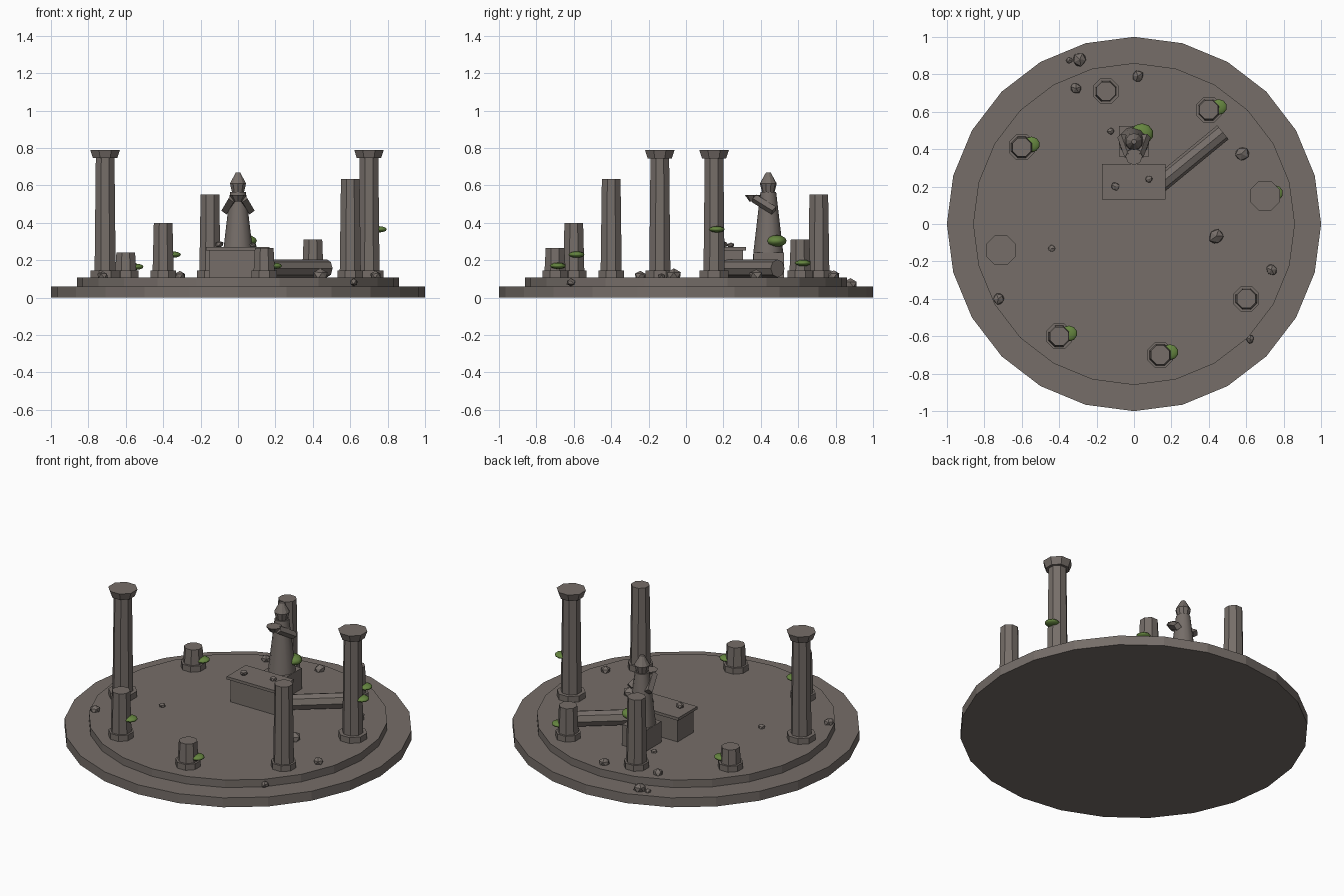
import bpy, math, random
from mathutils import Vector

random.seed(4)
cube = bpy.data.objects.get("Cube")
if cube:
    bpy.data.objects.remove(cube, do_unlink=True)


def material(name, rgb):
    m = bpy.data.materials.new(name)
    m.use_nodes = True
    m.diffuse_color = (*rgb, 1)
    bsdf = next(n for n in m.node_tree.nodes if n.type == 'BSDF_PRINCIPLED')
    bsdf.inputs["Base Color"].default_value = (*rgb, 1)
    bsdf.inputs["Roughness"].default_value = 0.9
    return m


STONE = material("weathered stone", (0.18, 0.155, 0.14))
MOSS = material("green moss", (0.13, 0.235, 0.05))


def finish(name, mat=STONE, smooth=False):
    ob = bpy.context.object
    ob.name = name
    ob.data.materials.append(mat)
    if smooth:
        bpy.ops.object.shade_smooth_by_angle(angle=math.radians(40))
    return ob


def frustum(name, x, y, z0, z1, r0, r1, sides=8, turn=0.0, smooth=False):
    bpy.ops.mesh.primitive_cone_add(vertices=sides, radius1=r0, radius2=r1, depth=z1 - z0,
                                    location=(x, y, (z0 + z1) / 2), rotation=(0, 0, turn))
    return finish(name, smooth=smooth)


def rod(name, a, b, r, sides):
    a, b = Vector(a), Vector(b)
    d = b - a
    bpy.ops.mesh.primitive_cylinder_add(vertices=sides, radius=r, depth=d.length, location=(a + b) / 2,
                                        rotation=d.to_track_quat('Z', 'Y').to_euler())
    return finish(name)


def box(name, x0, x1, y0, y1, z0, z1):
    bpy.ops.mesh.primitive_cube_add(size=1, location=((x0 + x1) / 2, (y0 + y1) / 2, (z0 + z1) / 2))
    bpy.context.object.scale = (x1 - x0, y1 - y0, z1 - z0)
    return finish(name)


def moss(name, x, y, z, rx, ry, rz):
    bpy.ops.mesh.primitive_uv_sphere_add(segments=10, ring_count=6, radius=1, location=(x, y, z))
    bpy.context.object.scale = (rx, ry, rz)
    return finish(name, MOSS, True)


def rock(name, x, y, z, r):
    bpy.ops.mesh.primitive_ico_sphere_add(subdivisions=1, radius=r, location=(x, y, z),
                                          rotation=(0, 0, random.uniform(0, 6)))
    ob = finish(name)
    for v in ob.data.vertices:
        v.co *= random.uniform(0.85, 1.1)
    ob.scale.z = 0.8


# Round stepped floor
FLOOR = 0.108
frustum("lower_step", 0, 0, 0, 0.06, 1, 1, 24)
frustum("upper_step", 0, 0, 0.06, FLOOR, 0.86, 0.86, 24)

# Ring of columns: x, y, top height, has capital, moss height
columns = [
    (-0.71, -0.14, 0.79, True, None), (0.70, 0.15, 0.79, True, 0.365),
    (-0.60, 0.41, 0.24, False, 0.165), (-0.15, 0.71, 0.55, False, None),
    (0.40, 0.61, 0.31, False, 0.185), (0.60, -0.40, 0.635, False, None),
    (-0.40, -0.60, 0.40, False, 0.23), (0.14, -0.70, 0.265, False, 0.17),
]
TURN = math.pi / 8
for i, (x, y, top, capital, moss_z) in enumerate(columns, 1):
    plinth = 0.084 if capital else 0.074
    frustum(f"column_plinth_{i}", x, y, FLOOR, 0.145, plinth, plinth, turn=TURN)
    shaft_top = 0.745 if capital else top
    frustum(f"column_shaft_{i}", x, y, 0.145, shaft_top, 0.061, 0.054, turn=TURN)
    if capital:
        frustum(f"column_capital_{i}", x, y, shaft_top, top, 0.07, 0.086, turn=TURN)
    if moss_z:
        moss(f"column_moss_{i}", x + 0.052, y + 0.015, moss_z, 0.045, 0.042, 0.017)

# Fallen column
rod("fallen_column", (0.14, 0.215, 0.156), (0.475, 0.49, 0.156), 0.048, 8)

# Altar with two small stones
box("altar_body", -0.155, 0.155, 0.145, 0.305, FLOOR, 0.252)
box("altar_slab", -0.17, 0.168, 0.13, 0.32, 0.252, 0.27)
rock("altar_stone_left", -0.10, 0.20, 0.285, 0.025)
rock("altar_stone_right", 0.08, 0.24, 0.28, 0.02)

# Robed statue on a pedestal
SY = 0.44
box("statue_pedestal", -0.08, 0.08, 0.36, 0.525, FLOOR, 0.24)
frustum("statue_robe", 0, SY, 0.24, 0.565, 0.08, 0.042, 12, smooth=True)
frustum("statue_face", 0, SY, 0.56, 0.61, 0.033, 0.045, 10)
frustum("statue_hood", 0, SY, 0.61, 0.668, 0.045, 0.013, 10)
for side, name in ((1, "left"), (-1, "right")):
    rod(f"statue_arm_{name}", (side * 0.028, 0.365, 0.53), (side * 0.066, 0.47, 0.465), 0.024, 4)
frustum("offering_bowl", 0, 0.36, 0.515, 0.548, 0.022, 0.045, 8)
moss("statue_moss", 0.042, 0.482, 0.303, 0.062, 0.056, 0.032)

# Scattered rubble: x, y, ground height, radius
rubble = [
    (-0.29, 0.88, 0.06, 0.04), (-0.345, 0.875, 0.06, 0.02), (-0.31, 0.725, FLOOR, 0.032),
    (0.02, 0.79, FLOOR, 0.034), (-0.125, 0.495, FLOOR, 0.02), (0.575, 0.375, FLOOR, 0.042),
    (0.44, -0.065, FLOOR, 0.045), (-0.44, -0.13, FLOOR, 0.022), (0.735, -0.245, FLOOR, 0.032),
    (-0.725, -0.40, FLOOR, 0.032), (0.62, -0.615, 0.075, 0.024),
]
for i, (x, y, z, r) in enumerate(rubble, 1):
    rock(f"rubble_{i}", x, y, z + r * 0.25, r)
